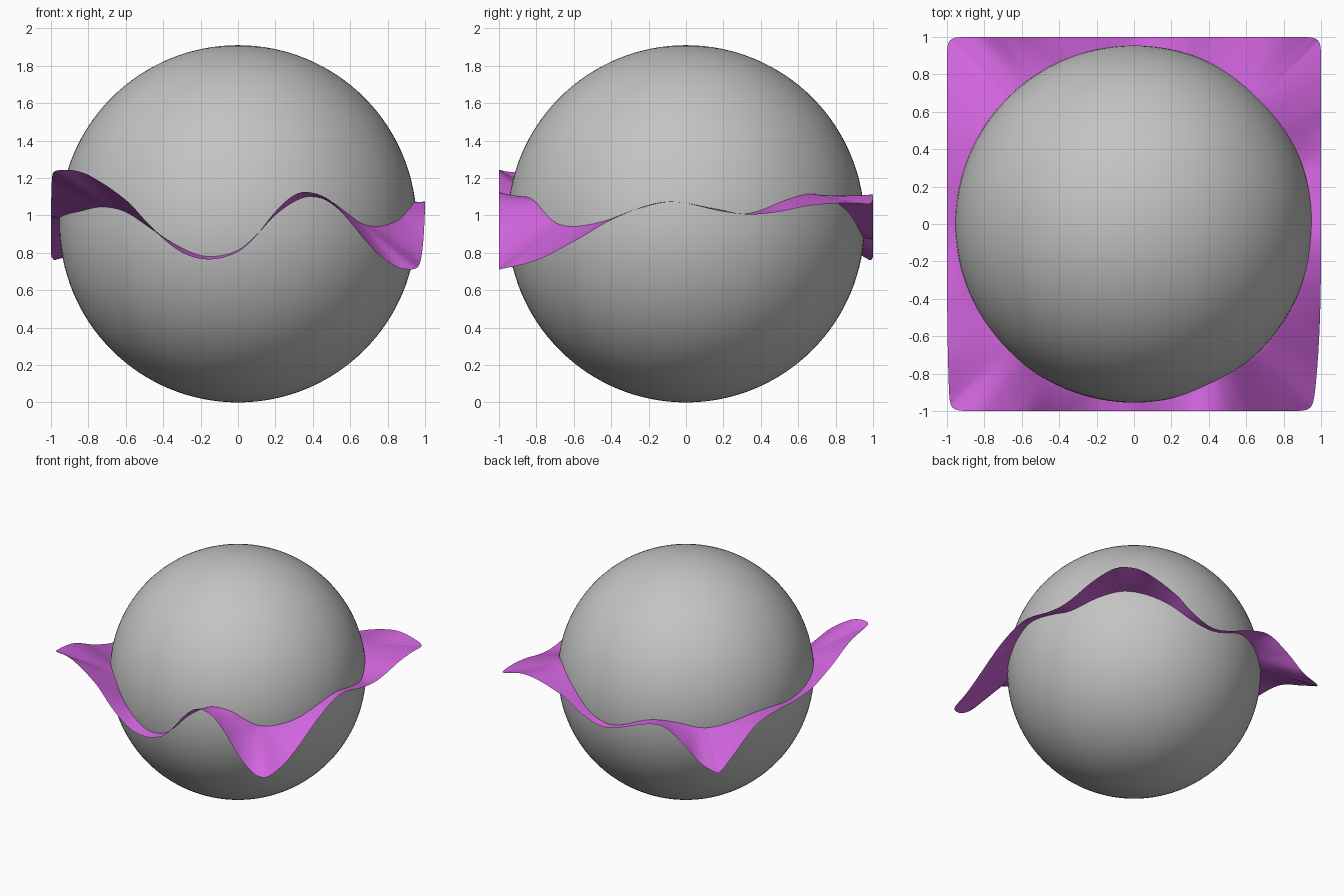
import bpy, bmesh, math

if "Cube" in bpy.data.objects:
    bpy.data.objects.remove(bpy.data.objects["Cube"])

def material(name, rgb):
    m = bpy.data.materials.new(name)
    m.diffuse_color = (*rgb, 1)
    m.use_nodes = True
    m.node_tree.nodes["Principled BSDF"].inputs["Base Color"].default_value = m.diffuse_color
    return m

grey = material("ball grey", (0.55, 0.55, 0.55))
purple = material("sheet purple", (0.64, 0.13, 0.73))

def curve(pts, x):
    """Smooth cubic through (position, height) points."""
    n = len(pts)
    i = 0
    while i < n - 2 and x > pts[i + 1][0]:
        i += 1

    def slope(k):
        a, b = pts[max(k - 1, 0)], pts[min(k + 1, n - 1)]
        return (b[1] - a[1]) / (b[0] - a[0])
    (x0, z0), (x1, z1) = pts[i], pts[i + 1]
    h = x1 - x0
    t = min(max((x - x0) / h, 0), 1)
    return (z0 * (2*t**3 - 3*t*t + 1) + z1 * (3*t*t - 2*t**3)
            + h * slope(i) * (t**3 - 2*t*t + t) + h * slope(i + 1) * (t**3 - t*t))

# Wave heights along the four sheet edges
front = [(-1, 1.24), (-.9, 1.242), (-.8, 1.21), (-.6, 1.075), (-.45, .915), (-.3, .80),
         (-.15, .765), (0, .805), (.1, .89), (.2, 1.01), (.3, 1.1), (.38, 1.125),
         (.5, 1.09), (.6, 1.0), (.7, .88), (.8, .78), (.9, .72), (1, .71)]
back = [(-1, .755), (-.83, .81), (-.68, .92), (-.5, 1.015), (-.35, 1.0), (-.05, .89),
        (.09, .873), (.27, .935), (.41, 1.02), (.64, 1.095), (.8, 1.11), (1, 1.06)]
left = [(-1, 1.24), (-.72, 1.2), (-.46, 1.09), (-.22, 1.01), (0, .99), (.26, 1.0),
        (.52, .98), (.785, .86), (1, .755)]
right = [(-1, .71), (-.8, .76), (-.6, .86), (-.4, .975), (-.2, 1.055), (-.05, 1.072),
         (.2, 1.02), (.35, 1.005), (.5, 1.02), (.65, 1.05), (.82, 1.065), (1, 1.06)]
# Height where the sheet meets the ball, by angle in degrees
meet = [(-180, .985), (-153, 1.015), (-139, 1.04), (-129, 1.01), (-118, .91), (-105, .80),
        (-98, .78), (-90, .815), (-84, .895), (-78, .995), (-71, 1.075), (-66, 1.1),
        (-58, 1.075), (-52, 1.02), (-46, .965), (-38, .95), (-26, .98), (-17, 1.03),
        (-5, 1.072), (10, 1.035), (20, 1.01), (35, 1.085), (45, 1.115), (55, 1.085),
        (65, 1.02), (78, .91), (90, .885), (108, .985), (120, .985), (135, .94),
        (160, 1.0), (180, .985)]

# Ball
R = 0.955
bpy.ops.mesh.primitive_uv_sphere_add(segments=128, ring_count=64, radius=R, location=(0, 0, R))
ball = bpy.context.object
ball.name = "ball"
ball.data.materials.append(grey)
bpy.ops.object.shade_smooth()

# Wavy square sheet: rings from the centre to a rounded square edge
bm = bmesh.new()
N, OUT, INN = 720, 12, 6
rings = []
for ring in range(1, INN + OUT + 1):
    row = []
    for k in range(N):
        deg = k * 360 / N - 180
        a = math.radians(deg)
        c, s = math.cos(a), math.sin(a)
        p = 40
        ro = (abs(c)**p + abs(s)**p) ** (-1 / p)
        x, y = ro * c, ro * s
        if abs(x) > abs(y):
            zo = curve(right if x > 0 else left, y)
        else:
            zo = curve(back if y > 0 else front, x)
        zm = curve(meet, deg)
        rm = 0.94
        # the side edges draw in slightly towards the front
        t = max(0, -y) ** 3
        x -= t * (0.045 if x > 0 else -0.015) * abs(x)
        if ring <= INN:
            f = ring / INN
            row.append(bm.verts.new((rm * c * f, rm * s * f, 0.97 + (zm - 0.97) * f * f)))
        else:
            f = (ring - INN) / OUT
            row.append(bm.verts.new((rm * c + (x - rm * c) * f, rm * s + (y - rm * s) * f,
                                     zm + (zo - zm) * f)))
    rings.append(row)
mid = bm.verts.new((0, 0, 0.97))
for k in range(N):
    j = (k + 1) % N
    bm.faces.new((mid, rings[0][k], rings[0][j]))
    for r0, r1 in zip(rings, rings[1:]):
        bm.faces.new((r0[k], r1[k], r1[j], r0[j]))
for f in bm.faces:
    f.smooth = True
me = bpy.data.meshes.new("wavy_sheet")
bm.to_mesh(me)
bm.free()
sheet = bpy.data.objects.new("wavy_sheet", me)
me.materials.append(purple)
bpy.context.collection.objects.link(sheet)
